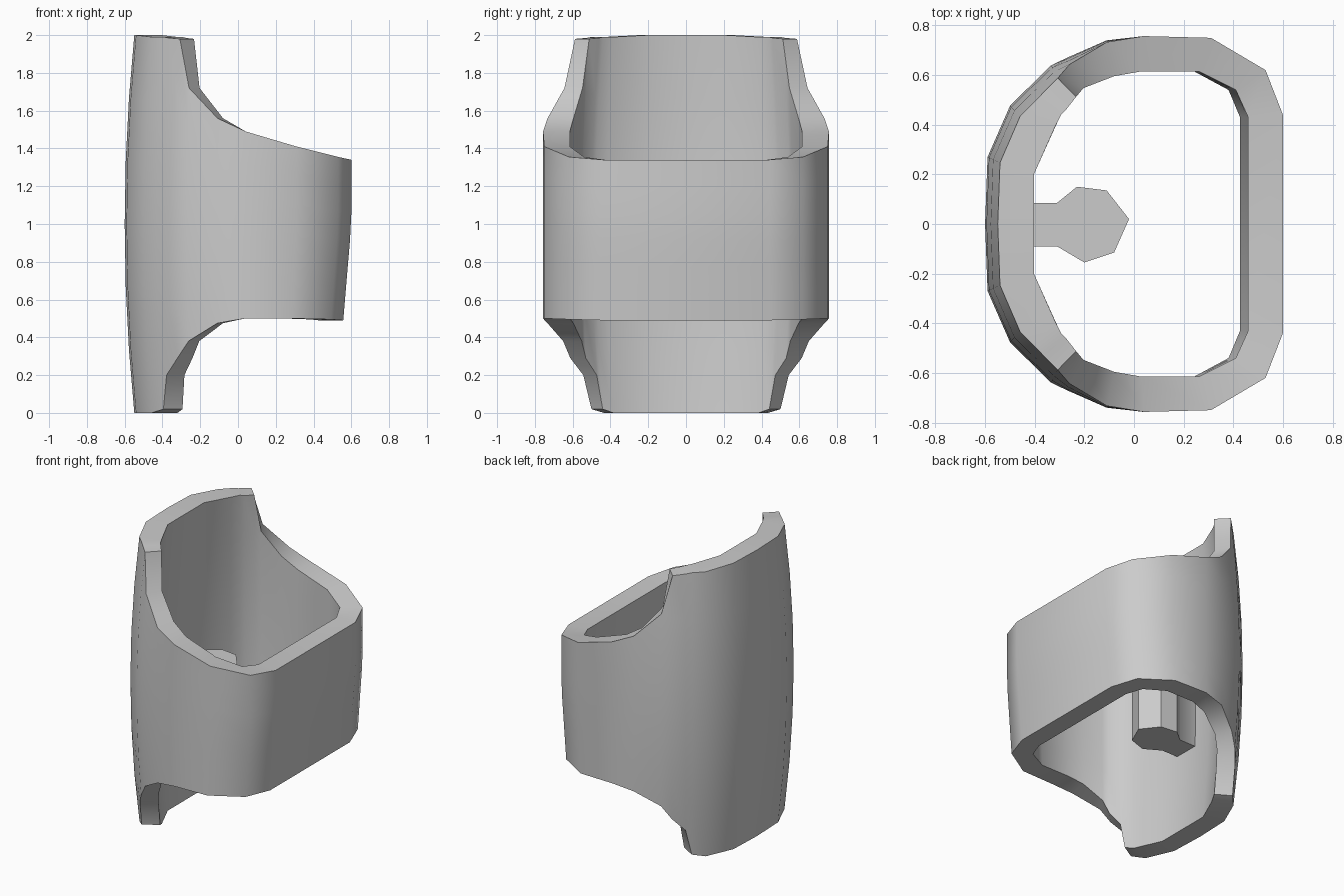
import bpy
import bmesh

cube = bpy.data.objects.get("Cube")
if cube:
    bpy.data.objects.remove(cube, do_unlink=True)

grey = bpy.data.materials.new("plain grey")
grey.use_nodes = True
color = (0.6, 0.6, 0.6, 1)
grey.diffuse_color = color
grey.node_tree.nodes["Principled BSDF"].inputs["Base Color"].default_value = color


def make_object(name, bm):
    """Turn a bmesh into a shaded object with the shared material."""
    bmesh.ops.recalc_face_normals(bm, faces=bm.faces)
    mesh = bpy.data.meshes.new(name)
    bm.to_mesh(mesh)
    bm.free()
    mesh.materials.append(grey)
    obj = bpy.data.objects.new(name, mesh)
    bpy.context.collection.objects.link(obj)
    bpy.ops.object.select_all(action="DESELECT")
    obj.select_set(True)
    bpy.context.view_layer.objects.active = obj
    bpy.ops.object.shade_smooth_by_angle(angle=0.7)
    return obj


def taper(x, y, z):
    """Draw the tall wall in at both ends and the short wall in at its foot."""
    if x < 0:
        k = 1 - 0.085 * (z - 1) ** 2 * min(1, -x / 0.3)
        return x * k, y * k, z
    return x * (1 - 0.14 * max(0, 1 - z)), y, z


# Half plan of the sleeve: outer x, y, inner x, y, top and bottom heights
half = [
    (-.60, 0, -.44, 0, 2, 0),
    (-.59, .27, -.44, .22, 2, 0),
    (-.50, .475, -.35, .42, 1.99, 0),
    (-.43, .545, -.32, .48, 1.99, .02),
    (-.40, .575, -.30, .50, 1.985, .2),
    (-.335, .64, -.25, .55, 1.98, .29),
    (-.27, .67, -.21, .565, 1.72, .38),
    (-.11, .74, -.08, .6, 1.56, .475),
    (.04, .757, .03, .615, 1.49, .5),
    (.31, .75, .26, .615, 1.41, .5),
    (.53, .62, .41, .54, 1.355, .495),
    (.60, .44, .46, .43, 1.34, .49),
]
mirrored = [(a, -b, c, -d, t, f) for a, b, c, d, t, f in reversed(half[1:])]

# Sleeve: each column is a closed section, joined to the next one
rows = 6
bm = bmesh.new()
sections = []
for ox, oy, ix, iy, top, foot in half + mirrored:
    heights = [foot + (top - foot) * i / rows for i in range(rows + 1)]
    points = [taper(ox, oy, z) for z in heights]
    points += [taper(ix, iy, z) for z in reversed(heights)]
    sections.append([bm.verts.new(p) for p in points])
for i, here in enumerate(sections):
    after = sections[(i + 1) % len(sections)]
    for j in range(len(here)):
        k = (j + 1) % len(here)
        bm.faces.new((here[j], after[j], after[k], here[k]))
make_object("sleeve", bm)

# Inner peg: faceted head with a flat neck running into the tall wall
outline = [
    (-.46, .085), (-.31, .085), (-.23, .15), (-.11, .135), (-.02, .02),
    (-.08, -.115), (-.2, -.155), (-.31, -.09), (-.46, -.09),
]
bm = bmesh.new()
base = bm.faces.new([bm.verts.new((x, y, 0.58)) for x, y in outline])
extruded = bmesh.ops.extrude_face_region(bm, geom=[base], use_keep_orig=True)
lifted = [g for g in extruded["geom"] if isinstance(g, bmesh.types.BMVert)]
bmesh.ops.translate(bm, verts=lifted, vec=(0, 0, 0.46))
make_object("inner_peg", bm)
